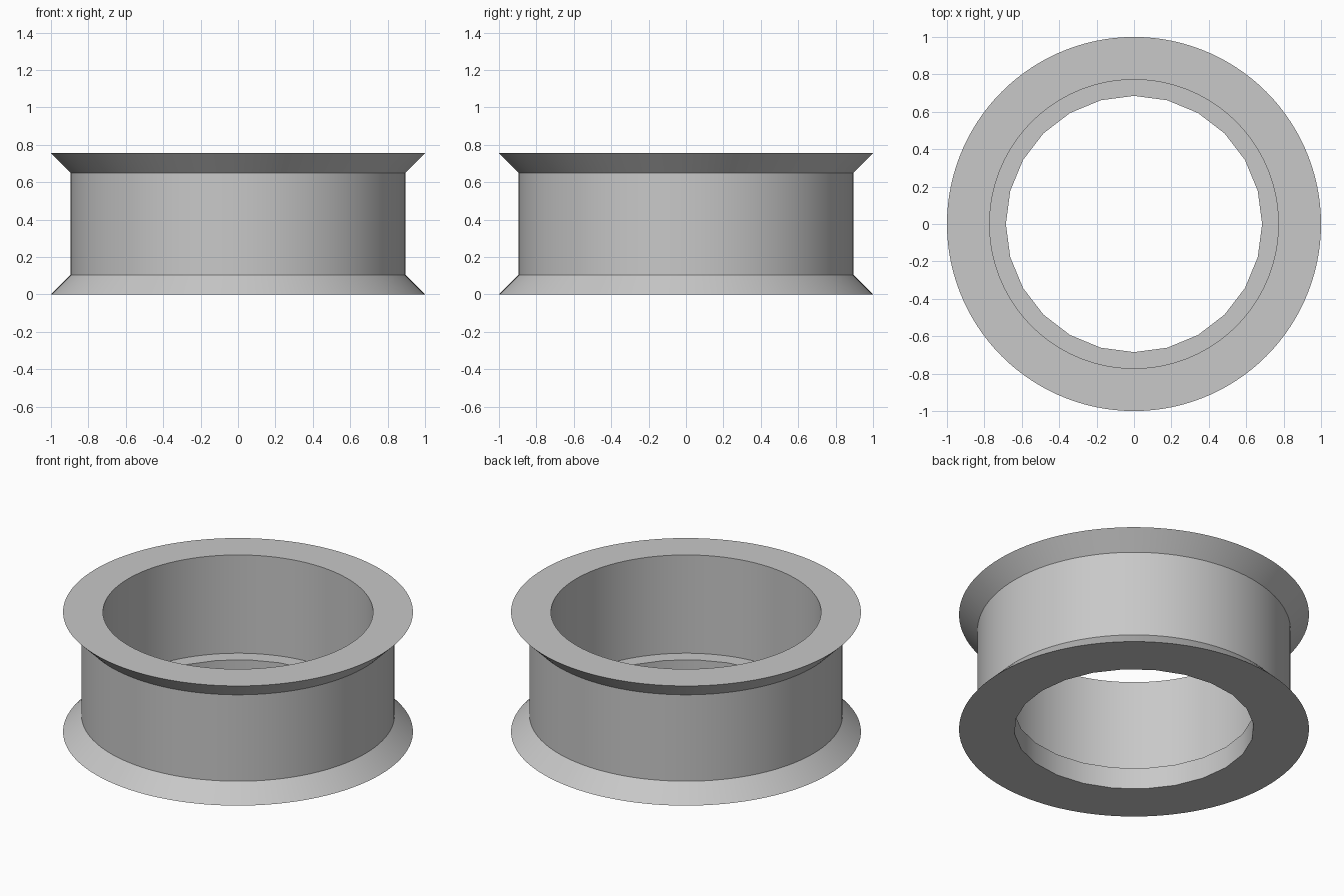
import bpy
import bmesh
from math import sin, cos, tau

cube = bpy.data.objects.get("Cube")
if cube:
    bpy.data.objects.remove(cube, do_unlink=True)

FINE, COARSE = 120, 24   # sides of the round surfaces and of the lower bore

# Closed cross-section: radius, height, number of sides
profile = [
    (1.0, 0.0, FINE),        # lower flange rim
    (0.895, 0.105, FINE),    # foot of the barrel
    (0.895, 0.65, FINE),     # head of the barrel
    (1.0, 0.755, FINE),      # upper flange rim
    (0.772, 0.755, FINE),    # wide bore mouth
    (0.772, 0.135, FINE),    # ledge outer edge
    (0.685, 0.135, COARSE),  # ledge inner edge
    (0.685, 0.0, COARSE),    # narrow bore mouth
]


def add_ring(bm, radius, height, sides):
    return [bm.verts.new((radius * cos(tau * i / sides),
                          radius * sin(tau * i / sides), height))
            for i in range(sides)]


def arc(ring, sector, sectors):
    step = len(ring) // sectors
    return [ring[(sector * step + k) % len(ring)] for k in range(step + 1)]


def bridge(bm, a, b):
    # One face per side of the coarser ring, so unequal rings join cleanly
    sectors = min(len(a), len(b))
    for s in range(sectors):
        bm.faces.new(arc(a, s, sectors) + arc(b, s, sectors)[::-1])


# Flanged ring
bm = bmesh.new()
rings = [add_ring(bm, *point) for point in profile]
for a, b in zip(rings, rings[1:] + rings[:1]):
    bridge(bm, a, b)
bmesh.ops.recalc_face_normals(bm, faces=bm.faces)
mesh = bpy.data.meshes.new("flanged_ring")
bm.to_mesh(mesh)
bm.free()
ring = bpy.data.objects.new("flanged_ring", mesh)
bpy.context.collection.objects.link(ring)

# Grey material
grey = bpy.data.materials.new("light_grey")
grey.use_nodes = True
colour = (0.58, 0.58, 0.58, 1)
grey.diffuse_color = colour
grey.node_tree.nodes["Principled BSDF"].inputs["Base Color"].default_value = colour
mesh.materials.append(grey)

# Smooth round walls with crisp rims
bpy.ops.object.select_all(action="DESELECT")
ring.select_set(True)
bpy.context.view_layer.objects.active = ring
bpy.ops.object.shade_smooth_by_angle()
